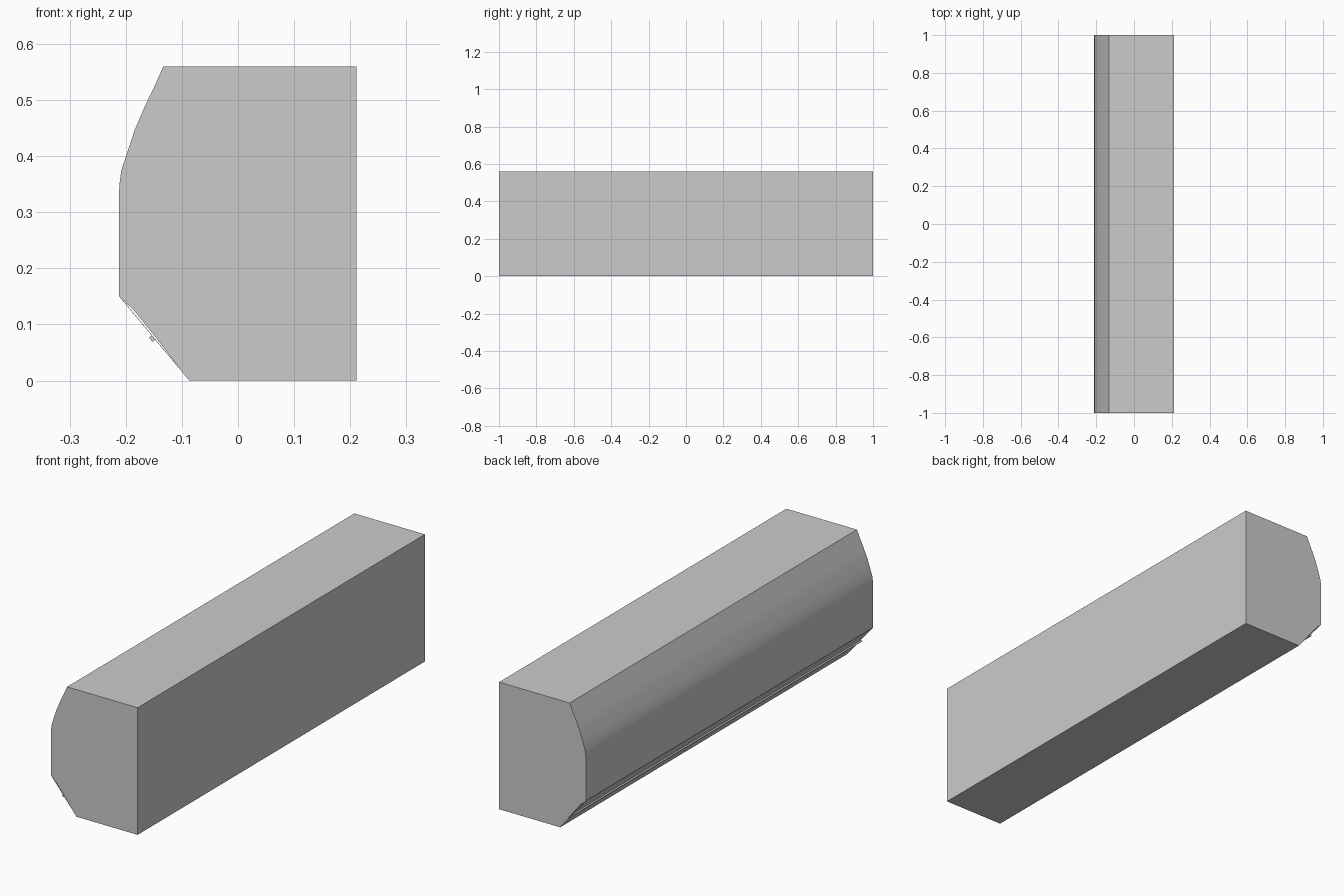
import bpy, bmesh, math

if "Cube" in bpy.data.objects:
    bpy.data.objects.remove(bpy.data.objects["Cube"])


def extrude_profile(name, points, y0=-1.0, y1=1.0):
    """Solid made by sweeping an x-z outline along y."""
    bm = bmesh.new()
    face = bm.faces.new([bm.verts.new((x, y0, z)) for x, z in points])
    ext = bmesh.ops.extrude_face_region(bm, geom=[face])
    verts = [g for g in ext["geom"] if isinstance(g, bmesh.types.BMVert)]
    bmesh.ops.translate(bm, verts=verts, vec=(0, y1 - y0, 0))
    bmesh.ops.recalc_face_normals(bm, faces=bm.faces)
    mesh = bpy.data.meshes.new(name)
    bm.to_mesh(mesh)
    bm.free()
    obj = bpy.data.objects.new(name, mesh)
    bpy.context.collection.objects.link(obj)
    return obj


def slope_box(name, start, end, low, high):
    """Strip along the sloping outlet, offset outwards from low to high."""
    dx, dz = B[0] - A[0], B[1] - A[1]
    length = math.hypot(dx, dz)
    nx, nz = dz / length, -dx / length

    def at(t, d):
        return (A[0] + dx * t + nx * d, A[1] + dz * t + nz * d)

    return extrude_profile(name, [at(start, low), at(end, low),
                                  at(end, high), at(start, high)])


# Ends of the sloping outlet
A, B = (-0.212, 0.15), (-0.087, 0.0)

# Casing with bowed front and slightly hollow outlet slope
casing = extrude_profile("casing", [
    (0.211, 0.0), (0.211, 0.56), (-0.133, 0.56), (-0.15, 0.522),
    (-0.165, 0.491), (-0.184, 0.447), (-0.198, 0.405), (-0.208, 0.374),
    (-0.211, 0.352), (-0.212, 0.335), A, (-0.188, 0.128), (-0.149, 0.08), B])
bpy.context.view_layer.objects.active = casing
casing.select_set(True)
bpy.ops.object.shade_smooth_by_angle(angle=math.radians(20))

# Thin outlet flap and its long grip rib
slope_box("outlet_flap", 0.0, 1.0, -0.001, 0.0)
slope_box("flap_rib", 0.465, 0.515, -0.001, 0.006)
